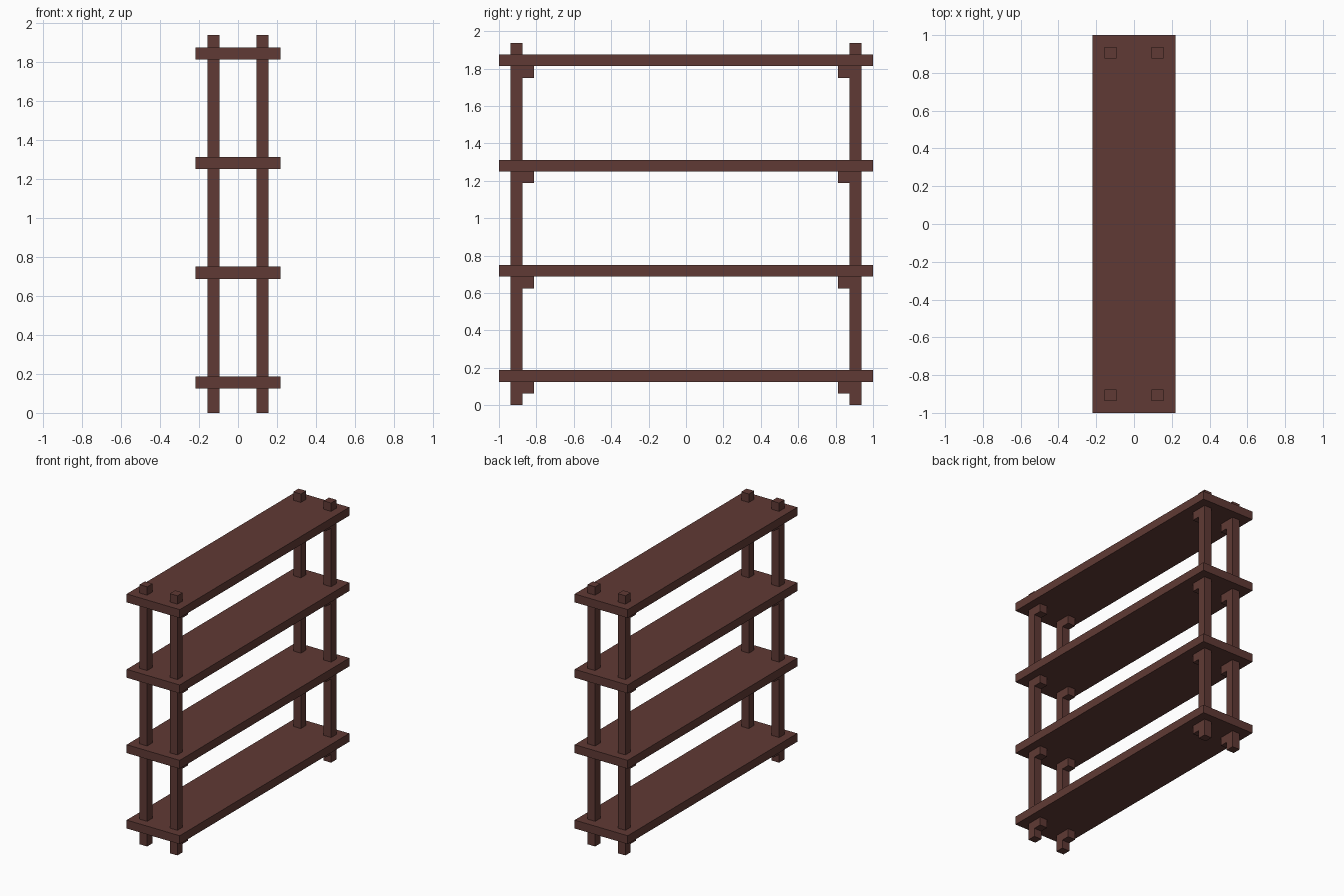
import bpy

if "Cube" in bpy.data.objects:
    bpy.data.objects.remove(bpy.data.objects["Cube"])

wood = bpy.data.materials.new("dark_brown_wood")
wood.diffuse_color = (0.117, 0.042, 0.035, 1.0)
wood.use_nodes = True
wood.node_tree.nodes["Principled BSDF"].inputs["Base Color"].default_value = wood.diffuse_color

T = 0.0625  # timber thickness


def box(name, centre, size):
    bpy.ops.mesh.primitive_cube_add(size=1, location=centre)
    ob = bpy.context.object
    ob.name = name
    ob.scale = size
    bpy.ops.object.transform_apply(location=False, rotation=False, scale=True)
    ob.data.materials.append(wood)
    return ob


shelf_bottoms = [0.125 + 0.5625 * i for i in range(4)]

# Four long shelf boards
for z in shelf_bottoms:
    box("shelf", (0, 0, z + T / 2), (0.4375, 2.0, T))

# Corner posts, with a small support block under each shelf
for sx in (-1, 1):
    for sy in (-1, 1):
        x, y = sx * 0.125, sy * 0.90625
        box("post", (x, y, 1.9375 / 2), (T, T, 1.9375))
        for z in shelf_bottoms:
            box("support_block", (x, y - sy * T, z - T / 2), (T, T, T))
